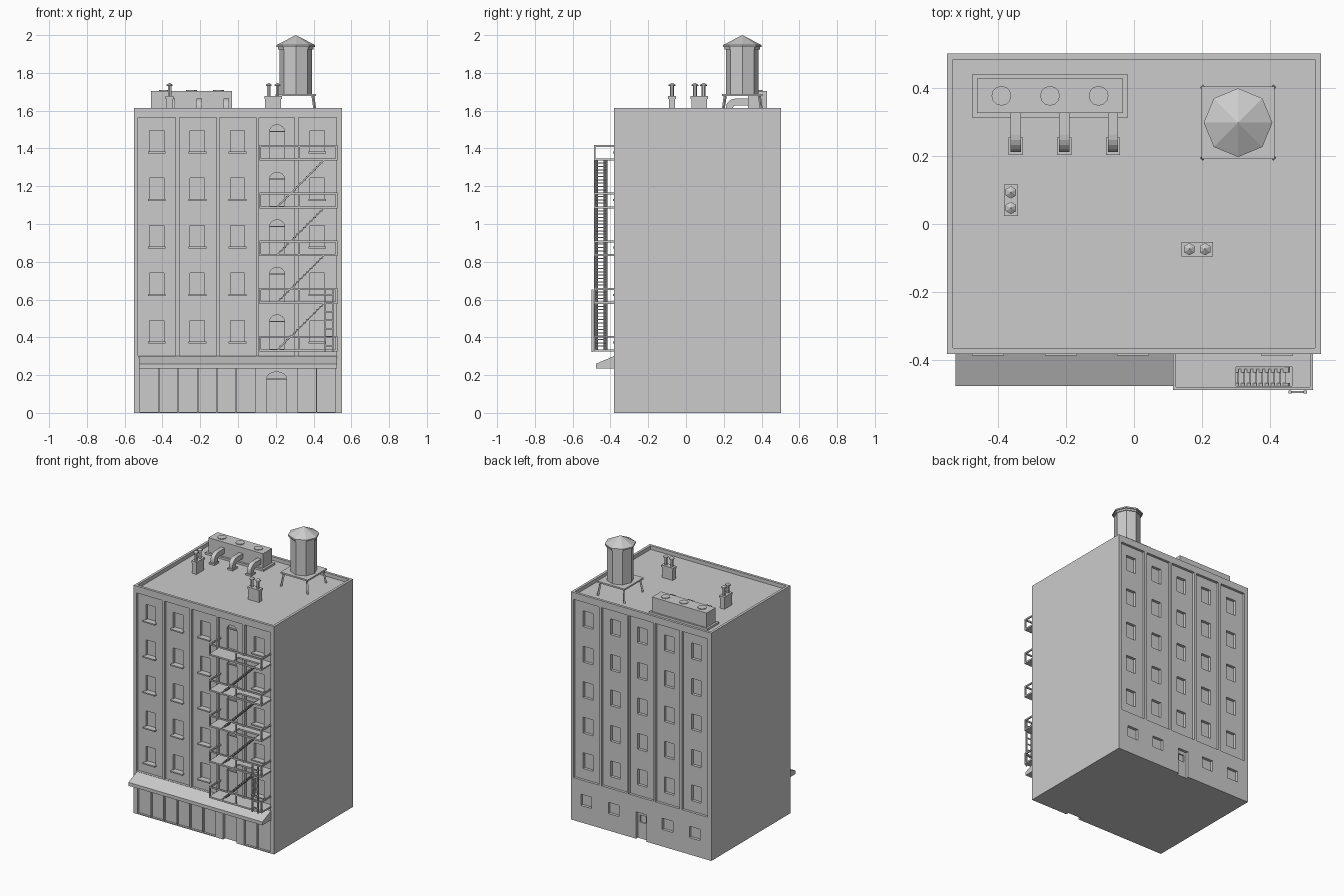
import bpy, bmesh, math
from mathutils import Vector, Matrix

if "Cube" in bpy.data.objects:
    bpy.data.objects.remove(bpy.data.objects["Cube"])


def box(bm, x0, x1, y0, y1, z0, z1):
    m = Matrix.Translation(((x0 + x1) / 2, (y0 + y1) / 2, (z0 + z1) / 2))
    m = m @ Matrix.Diagonal((abs(x1 - x0), abs(y1 - y0), abs(z1 - z0), 1))
    bmesh.ops.create_cube(bm, size=1, matrix=m)


def bar(bm, p, q, w, h=None):
    p, q = Vector(p), Vector(q)
    d = q - p
    m = Matrix.Translation((p + q) / 2) @ d.to_track_quat('Z', 'Y').to_matrix().to_4x4()
    bmesh.ops.create_cube(bm, size=1, matrix=m @ Matrix.Diagonal((w, h or w, d.length, 1)))


def cyl(bm, n, r0, r1, x, y, z0, z1):
    bmesh.ops.create_cone(bm, cap_ends=True, segments=n, radius1=r0, radius2=r1,
                          depth=z1 - z0, matrix=Matrix.Translation((x, y, (z0 + z1) / 2)))


def prism(bm, pts, axis, a, b):
    """Extrude a 2D profile along x (pts are y,z) or along y (pts are x,z)."""
    def ring(t):
        return [bm.verts.new((t, u, v) if axis == 'x' else (u, t, v)) for u, v in pts]
    r0, r1 = ring(a), ring(b)
    faces = [bm.faces.new(r0), bm.faces.new(r1[::-1])]
    for i in range(len(pts)):
        j = (i + 1) % len(pts)
        faces.append(bm.faces.new((r0[j], r0[i], r1[i], r1[j])))
    bmesh.ops.recalc_face_normals(bm, faces=faces)


def arch(cx, hw, z0, spring, rise, n=8):
    top = [(cx + hw * math.cos(math.pi * i / n), spring + rise * math.sin(math.pi * i / n))
           for i in range(n + 1)]
    return [(cx - hw, z0), (cx + hw, z0)] + top


def finish(name, bm):
    me = bpy.data.meshes.new(name)
    bm.to_mesh(me)
    bm.free()
    ob = bpy.data.objects.new(name, me)
    bpy.context.collection.objects.link(ob)
    return ob


def carve(ob, bm):
    cutter = finish("cutter", bm)
    cutter.hide_render = True
    mod = ob.modifiers.new("cut", 'BOOLEAN')
    mod.operation, mod.solver, mod.object = 'DIFFERENCE', 'EXACT', cutter
    bpy.context.view_layer.objects.active = ob
    bpy.ops.object.modifier_apply(modifier=mod.name)
    bpy.data.objects.remove(cutter)


F, B = -0.382, 0.502                      # front and back wall planes
TOP, ROOF = 1.614, 1.588
COLS = [-0.43, -0.215, -0.003, 0.207, 0.42]
PANELS = [(-0.53, -0.33), (-0.31, -0.113), (-0.098, 0.095), (0.11, 0.30), (0.32, 0.522)]
SILLS = [0.376 + 0.2515 * i for i in range(5)]
DECKS = [0.325 + 0.2525 * i for i in range(5)]
P, W = 0.018, 0.038                       # panel and window recess depths

# Building block: wall panels, shop windows and sunken roof
bm = bmesh.new()
box(bm, -0.55, 0.55, F, B, 0, TOP)
building = finish("building", bm)
bm = bmesh.new()
box(bm, -0.532, 0.532, F + 0.018, B - 0.018, ROOF, 1.8)
for a, b in PANELS:
    box(bm, a, b, F - 0.05, F + P, 0.302, 1.565)
    box(bm, -b, -a, B - P, B + 0.05, 0.302, 1.565)
for a, b in [(-0.52, -0.42), (-0.415, -0.32), (-0.313, -0.214), (-0.208, -0.117),
             (-0.108, -0.013), (-0.007, 0.093), (0.315, 0.412), (0.418, 0.517)]:
    box(bm, a, b, F - 0.05, F + 0.015, 0.006, 0.235)
prism(bm, arch(0.204, 0.053, -0.05, 0.18, 0.037), 'y', F - 0.05, F + 0.022)
for x in COLS:
    if abs(x) < 0.1:
        box(bm, -0.04, 0.04, B - 0.02, B + 0.05, -0.05, 0.19)
    else:
        box(bm, -x - 0.042, -x + 0.042, B - 0.02, B + 0.05, 0.12, 0.2)
carve(building, bm)

# Window and balcony door openings
bm = bmesh.new()
for z, deck in zip(SILLS, DECKS):
    for i, x in enumerate(COLS):
        if i == 3:
            prism(bm, arch(x, 0.039, deck + 0.012, z + 0.109, 0.034), 'y', F - 0.05, F + W)
        else:
            box(bm, x - 0.038, x + 0.038, F - 0.05, F + W, z, z + 0.112)
        box(bm, -x - 0.038, -x + 0.038, B - W, B + 0.05, z, z + 0.112)
box(bm, -0.022, 0.022, B - 0.028, B + 0.05, 0.115, 0.165)
carve(building, bm)

# Window sills and arched door transoms
bm = bmesh.new()
for z in SILLS:
    for i, x in enumerate(COLS):
        if i == 3:
            box(bm, x - 0.04, x + 0.04, F + 0.028, F + W + 0.005, z + 0.105, z + 0.111)
        else:
            box(bm, x - 0.047, x + 0.047, F - 0.004, F + W + 0.004, z - 0.008, z + 0.001)
box(bm, 0.152, 0.256, F + 0.012, F + 0.025, 0.177, 0.184)
finish("window_sills", bm)

# Shop awning
bm = bmesh.new()
prism(bm, [(F + 0.004, 0.302), (-0.477, 0.26), (-0.477, 0.236), (F + 0.004, 0.236)],
      'x', -0.525, 0.525)
finish("awning", bm)

# Fire escape balconies with railings
X0, X1, Y0 = 0.114, 0.526, -0.488
HX0, HX1, HY0, HY1 = 0.30, 0.465, -0.477, -0.42
bm = bmesh.new()
for i, z in enumerate(DECKS):
    a, b = z, z + 0.011
    if i == 0:
        box(bm, X0, X1, Y0, F + P, a, b)
    else:                                  # deck with stair opening
        box(bm, X0, HX0, Y0, F + P, a, b)
        box(bm, HX1, X1, Y0, F + P, a, b)
        box(bm, HX0, HX1, Y0, HY0, a, b)
        box(bm, HX0, HX1, HY1, F + P, a, b)
    t = z + 0.076
    box(bm, X0, X1, Y0, Y0 + 0.009, t - 0.003, t + 0.007)
    for x in (X0, X1 - 0.009):
        box(bm, x, x + 0.009, Y0, F + P, t - 0.003, t + 0.007)
    for x in (X0, (X0 + X1) / 2, X1 - 0.009):
        box(bm, x, x + 0.009, Y0, Y0 + 0.009, z, t)
finish("fire_escape_balconies", bm)

# Fire escape stairs
bm = bmesh.new()
for lo, hi in zip(DECKS, DECKS[1:]):
    p, q = (0.21, lo + 0.01), (0.457, hi + 0.004)
    for y in (HY0, HY1 - 0.006):
        bar(bm, (p[0], y, p[1]), (q[0], y, q[1]), 0.02, 0.006)
        # keep stringers upright: profile is wide in the x-z plane
    for k in range(1, 14):
        f = k / 14
        x, z = p[0] + (q[0] - p[0]) * f, p[1] + (q[1] - p[1]) * f
        box(bm, x - 0.008, x + 0.008, HY0, HY1 - 0.006, z - 0.002, z + 0.003)
finish("fire_escape_stairs", bm)

# Drop ladder
bm = bmesh.new()
for x in (0.454, 0.499):
    box(bm, x, x + 0.009, -0.499, -0.489, 0.322, 0.652)
for k in range(7):
    z = 0.352 + k * 0.045
    box(bm, 0.46, 0.502, -0.497, -0.491, z, z + 0.007)
finish("ladder", bm)

# Rooftop cooling unit with fans
bm = bmesh.new()
box(bm, -0.476, -0.018, 0.313, 0.439, ROOF - 0.005, ROOF + 0.014)
box(bm, -0.461, -0.033, 0.327, 0.428, ROOF, 1.704)
for x in (-0.39, -0.247, -0.104):
    cyl(bm, 12, 0.029, 0.029, x, 0.377, 1.70, 1.709)
finish("cooling_unit", bm)

# Curved ducts
bm = bmesh.new()
arc = [math.radians(90 * i / 5) for i in range(6)]
C = (0.263, 1.616)
outer = [(C[0] - 0.052 * math.cos(a), C[1] + 0.048 * math.sin(a)) for a in arc]
inner = [(C[0] - 0.014 * math.cos(a), C[1] + 0.012 * math.sin(a)) for a in arc]
profile = ([(0.211, ROOF - 0.004)] + outer + [(0.335, 1.664), (0.335, 1.628)]
           + inner[::-1] + [(0.249, ROOF - 0.004)])
for x in (-0.348, -0.205, -0.062):
    prism(bm, profile, 'x', x - 0.015, x + 0.015)
    box(bm, x - 0.021, x + 0.021, 0.203, 0.255, ROOF - 0.005, ROOF + 0.012)
finish("ducts", bm)

# Chimneys with capped flues
for name, cx, cy, dx, dy in [("chimney_left", -0.362, 0.07, 0, 1),
                             ("chimney_right", 0.186, -0.074, 1, 0)]:
    bm = bmesh.new()
    hx, hy = 0.017 + 0.025 * dx, 0.017 + 0.025 * dy
    box(bm, cx - hx, cx + hx, cy - hy, cy + hy, ROOF - 0.005, 1.665)
    box(bm, cx - hx - 0.004, cx + hx + 0.004, cy - hy - 0.004, cy + hy + 0.004, 1.663, 1.677)
    for s in (-0.023, 0.023):
        x, y = cx + s * dx, cy + s * dy
        cyl(bm, 6, 0.01, 0.01, x, y, 1.67, 1.735)
        cyl(bm, 6, 0.018, 0.018, x, y, 1.73, 1.737)
        cyl(bm, 6, 0.018, 0.002, x, y, 1.737, 1.747)
    finish(name, bm)

# Water tower: tank, conical roof, platform and splayed legs
bm = bmesh.new()
tx, ty = 0.306, 0.298
cyl(bm, 8, 0.087, 0.087, tx, ty, 1.688, 1.94)
cyl(bm, 8, 0.093, 0.093, tx, ty, 1.925, 1.938)
cyl(bm, 8, 0.101, 0.101, tx, ty, 1.938, 1.948)
cyl(bm, 8, 0.101, 0, tx, ty, 1.948, 2.0)
finish("water_tank", bm)
bm = bmesh.new()
box(bm, tx - 0.107, tx + 0.107, ty - 0.107, ty + 0.107, 1.678, 1.689)
for sx in (-1, 1):
    for sy in (-1, 1):
        bar(bm, (tx + sx * 0.104, ty + sy * 0.104, ROOF - 0.003),
            (tx + sx * 0.09, ty + sy * 0.09, 1.682), 0.011)
finish("water_tank_stand", bm)
